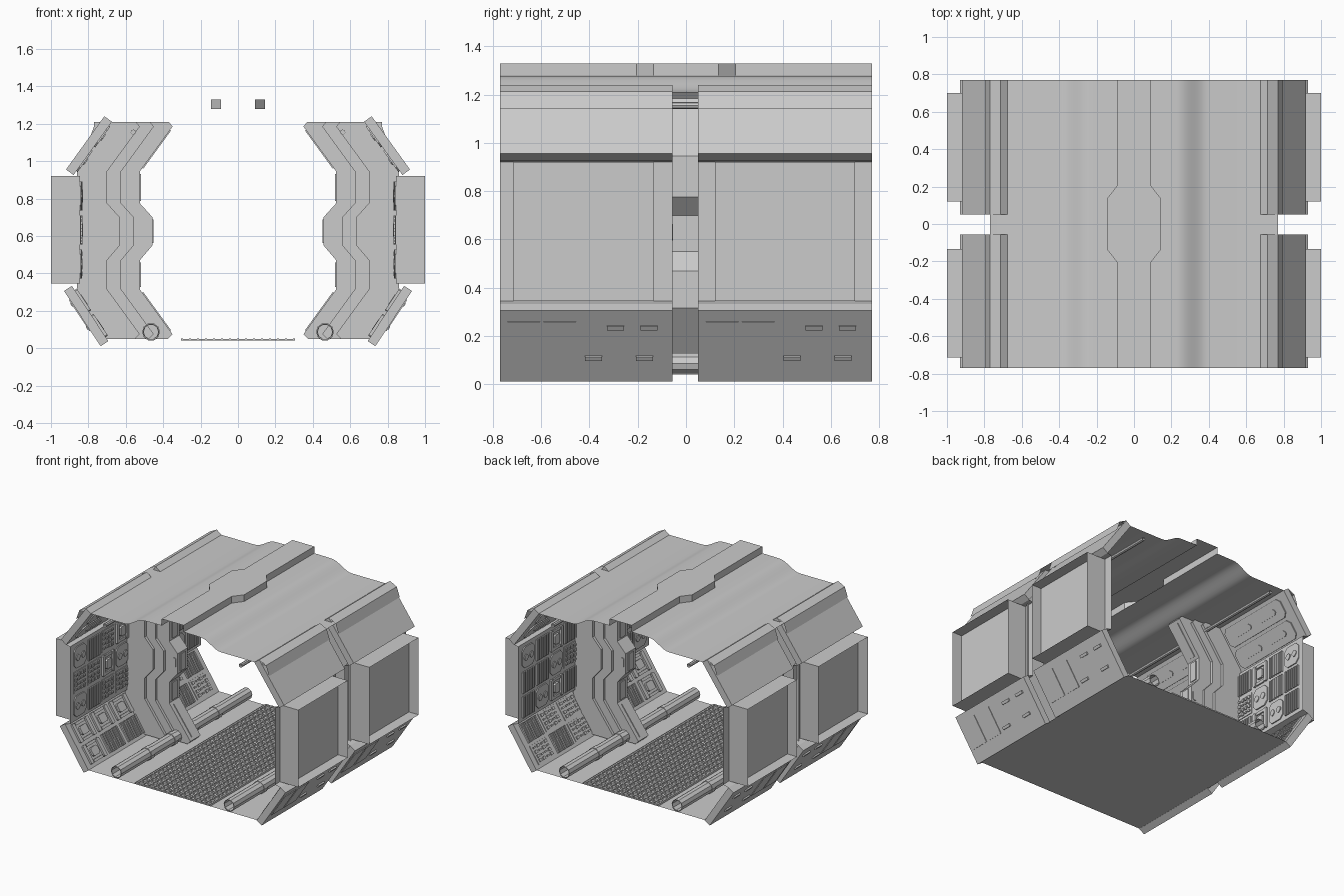
import bpy, bmesh, math, random
from mathutils import Matrix, Vector

if "Cube" in bpy.data.objects:
    bpy.data.objects.remove(bpy.data.objects["Cube"])

random.seed(4)
BAYS = [(-0.77, -0.055), (0.05, 0.77)]


def finish(name, bm, mirror=True, smooth=False):
    bmesh.ops.recalc_face_normals(bm, faces=bm.faces)
    me = bpy.data.meshes.new(name)
    bm.to_mesh(me)
    bm.free()
    ob = bpy.data.objects.new(name, me)
    bpy.context.collection.objects.link(ob)
    if mirror:
        m = ob.modifiers.new("mirror", 'MIRROR')
        m.use_mirror_merge = False
    if smooth:
        for p in me.polygons:
            p.use_smooth = True
    return ob


def loft(bm, rows):
    """Skin a grid of points, row to row."""
    vs = [[bm.verts.new(p) for p in r] for r in rows]
    for a, b in zip(vs, vs[1:]):
        for i in range(len(a) - 1):
            bm.faces.new((a[i], a[i + 1], b[i + 1], b[i]))


def sheet(bm, profile, y0, y1):
    """Run an open x-z profile along y."""
    loft(bm, [[(x, y, z) for x, z in profile] for y in (y0, y1)])


def prism(bm, pts, M, h0, h1):
    lo = [bm.verts.new(M @ Vector((a, b, h0))) for a, b in pts]
    hi = [bm.verts.new(M @ Vector((a, b, h1))) for a, b in pts]
    bm.faces.new(lo)
    bm.faces.new(hi)
    n = len(pts)
    for i in range(n):
        bm.faces.new((lo[i], lo[(i + 1) % n], hi[(i + 1) % n], hi[i]))


def rect(cx, cy, w, h, c=0.0):
    """Rectangle outline with corners cut by c."""
    w, h = w / 2, h / 2
    if c <= 0:
        return [(cx - w, cy - h), (cx + w, cy - h), (cx + w, cy + h), (cx - w, cy + h)]
    return [(cx - w + c, cy - h), (cx + w - c, cy - h), (cx + w, cy - h + c), (cx + w, cy + h - c),
            (cx + w - c, cy + h), (cx - w + c, cy + h), (cx - w, cy + h - c), (cx - w, cy - h + c)]


def frame(a, b, y=0.0):
    """Axes on a wall face: local x along y, local y up the wall, local z inward."""
    u = Vector((b[0] - a[0], 0, b[1] - a[1])).normalized()
    n = Vector((-u.z, 0, u.x))
    M = Matrix((Vector((0, 1, 0)), u, n)).transposed().to_4x4()
    M.translation = (a[0], y, a[1])
    return M


# ceiling: flat middle, smooth drop, flat shoulder, short outer flap
bm = bmesh.new()
curve = [(0.09, 1.28), (0.17, 1.279)]
for i in range(9):
    t = i / 8
    curve.append((0.23 + 0.17 * t, 1.245 + 0.033 * math.cos(math.pi * t)))
curve.append((0.77, 1.212))
sheet(bm, curve, -0.77, 0.77)
finish("ceiling", bm, smooth=True)

bm = bmesh.new()
for y0, y1 in BAYS:
    sheet(bm, [(0.715, 1.24), (0.77, 1.212), (0.795, 1.14)], y0, y1)
finish("edge_flaps", bm)

# hollow roof beam, wider in the middle
bm = bmesh.new()
loft(bm, [[(-w, y, 1.28), (-w, y, 1.33), (w, y, 1.33), (w, y, 1.28)] for y, w in
          [(-0.77, .09), (-0.205, .09), (-0.135, .145), (0.135, .145), (0.205, .09), (0.77, .09)]])
finish("roof_beam", bm, mirror=False)

# floor side plates, centre tray and grating
bm = bmesh.new()
sheet(bm, [(0.31, 0.04), (0.7, 0.04)], -0.77, 0.77)
finish("floor_side", bm)
bm = bmesh.new()
I = Matrix.Identity(4)
sheet(bm, [(-0.31, 0.05), (-0.31, 0.04), (0.31, 0.04), (0.31, 0.05)], -0.77, 0.77)
finish("floor_tray", bm, mirror=False)
bm = bmesh.new()
for i in range(15):
    prism(bm, rect(-0.3 + 0.6 * i / 14, 0, 0.012, 1.54), I, 0.041, 0.051)
for i in range(34):
    prism(bm, rect(0, -0.764 + 1.528 * i / 33, 0.61, 0.012), I, 0.041, 0.05)
finish("floor_grating", bm, mirror=False)

# slanted wall panels, upper and lower
UP_A, UP_B = (0.879, 0.926), (0.674, 1.211)
LO_A, LO_B = (0.693, 0.038), (0.888, 0.333)
for name, a, b, L in (("upper_panel", UP_A, UP_B, 0.351), ("lower_panel", LO_A, LO_B, 0.354)):
    bm = bmesh.new()
    for y0, y1 in BAYS:
        M = frame(a, b, (y0 + y1) / 2)
        prism(bm, rect(0, L / 2, y1 - y0, L), M, -0.05, 0)
        if name == "lower_panel":
            # raised covers on the outside
            for cx in (-0.26, -0.11):
                prism(bm, rect(cx, 0.2, 0.135, 0.2), M, -0.055, -0.05)
            for cx, cy in ((0.03, 0.12), (0.24, 0.12), (0.12, 0.27), (0.26, 0.27)):
                prism(bm, rect(cx, cy, 0.07, 0.02), M, -0.06, -0.05)
    finish(name, bm)

# vertical walls
bm = bmesh.new()
for y0, y1 in BAYS:
    sheet(bm, [UP_A, (0.845, 0.92), (0.845, 0.345), LO_B], y0, y1)
finish("side_wall", bm)

# outer window boxes: open trays
bm = bmesh.new()
for yc in (-0.425, 0.41):
    ring = [(yc - .29, .345), (yc + .29, .345), (yc + .29, .92), (yc - .29, .92), (yc - .29, .345)]
    loft(bm, [[(x, y, z) for y, z in ring] for x in (0.845, 0.92, 1.0)])
    bm.faces.new([bm.verts.new((0.92, y, z)) for y, z in ring[:4]])
bmesh.ops.remove_doubles(bm, verts=bm.verts, dist=1e-5)
finish("window_box", bm)

# stepped centre rib
zs = [1.21, 1.185, 0.945, 0.775, 0.70, 0.55, 0.47, 0.315, 0.075, 0.05]
inner = [.37, .35, .525, .525, .457, .457, .525, .525, .35, .375]
wall = [.77, .77, .86, .86, .86, .86, .86, .86, .76, .74]
lay = [wall] + [[x + d for x in inner] for d in (0.175, 0.1, 0.0)]
steps = [(0, .10), (1, .10), (1, .08), (2, .08), (2, .06), (3, .06)]
steps = [(k, -h) for k, h in steps] + [(k, h) for k, h in reversed(steps)]
bm = bmesh.new()
loft(bm, [[(x, y, z) for x, z in zip(lay[k], zs)] for k, y in steps])
finish("rib", bm)
# trim plates on the rib's inner face and lamps on its flanks
bm = bmesh.new()
for i in (2, 4, 6, 7, 1):
    a, b = (inner[i + 1], zs[i + 1]), (inner[i], zs[i])
    L = (Vector(b) - Vector(a)).length
    prism(bm, rect(0, L / 2, 0.06, L * 0.85), frame(a, b), 0, 0.006)
for s in (-1, 1):
    M = Matrix.Translation((0.485, 0.06 * s, 0.63)) @ Matrix.Rotation(math.pi / 2, 4, 'X')
    prism(bm, rect(0, 0, 0.034, 0.07, 0.008), M, -0.006, 0.006)
finish("rib_trim", bm)


# pipes along the floor and under the ceiling
def pipe(bm, x, z, r, y0, y1, n=10):
    rows = []
    for y, q in ((y0, r * 0.88), (y0, r), (y1, r), (y1, r * 0.88)):
        rows.append([(x + q * math.cos(2 * math.pi * i / n), y, z + q * math.sin(2 * math.pi * i / n))
                     for i in range(n + 1)])
    loft(bm, rows)


bm = bmesh.new()
pipe(bm, 0.465, 0.087, 0.044, -0.77, 0.77)
for y in (-0.4, -0.12, 0.12, 0.4):
    pipe(bm, 0.465, 0.087, 0.048, y - 0.02, y + 0.02)
pipe(bm, 0.56, 1.155, 0.014, -0.77, 0.77, 8)
finish("pipes", bm)


# inner wall fittings, laid out in cells
def slats(bm, M, x, y, w, h):
    n = max(3, int(w / 0.02))
    for i in range(n):
        prism(bm, rect(x - w / 2 + w * (i + .5) / n, y, w / n * .55, h), M, 0, 0.012)


def plate(bm, M, x, y, w, h):
    prism(bm, rect(x, y, w, h, min(w, h) * .2), M, 0, 0.008)
    for k in (-.22, .22):
        prism(bm, rect(x + w * k, y, w * .3, h * .3, h * .1), M, 0.008, 0.014)


def buttons(bm, M, x, y, w, h):
    prism(bm, rect(x, y, w, h), M, 0, 0.005)
    for i in range(4):
        for j in range(4):
            prism(bm, rect(x + w * (i - 1.5) / 4.4, y + h * (j - 1.5) / 4.4, w * .13,
                           h * random.choice((.08, .15))), M, 0.005, 0.013)


def blocks(bm, M, x, y, w, h):
    for s in (-1, 1):
        prism(bm, rect(x + s * w * .4, y, w * .16, h, .006), M, 0, 0.014)
        prism(bm, rect(x, y + s * h * .42, w * .55, h * .14), M, 0, 0.01)
    prism(bm, rect(x, y, w * .4, h * .45, .01), M, 0, 0.016)


def fit(bm, a, b, yc, cols, rows, kinds):
    L = (Vector(b) - Vector(a)).length
    M = frame(a, b, yc)
    cw, ch = 0.66 / cols, (L - 0.03) / rows
    for i in range(cols):
        for j in range(rows):
            random.choice(kinds)(bm, M, cw * (i - (cols - 1) / 2), 0.015 + ch * (j + .5), cw * .88, ch * .86)


ALL = [slats, plate, buttons, blocks]
for name, a, b, cols, rows, kinds in (
        ("wall_fittings", (0.845, 0.345), (0.845, 0.92), 4, 3, ALL),
        ("lower_fittings", LO_A, LO_B, 3, 2, [slats, buttons, blocks]),
        ("upper_fittings", UP_A, UP_B, 1, 2, [plate])):
    bm = bmesh.new()
    for y0, y1 in BAYS:
        fit(bm, a, b, (y0 + y1) / 2, cols, rows, kinds)
    finish(name, bm)
